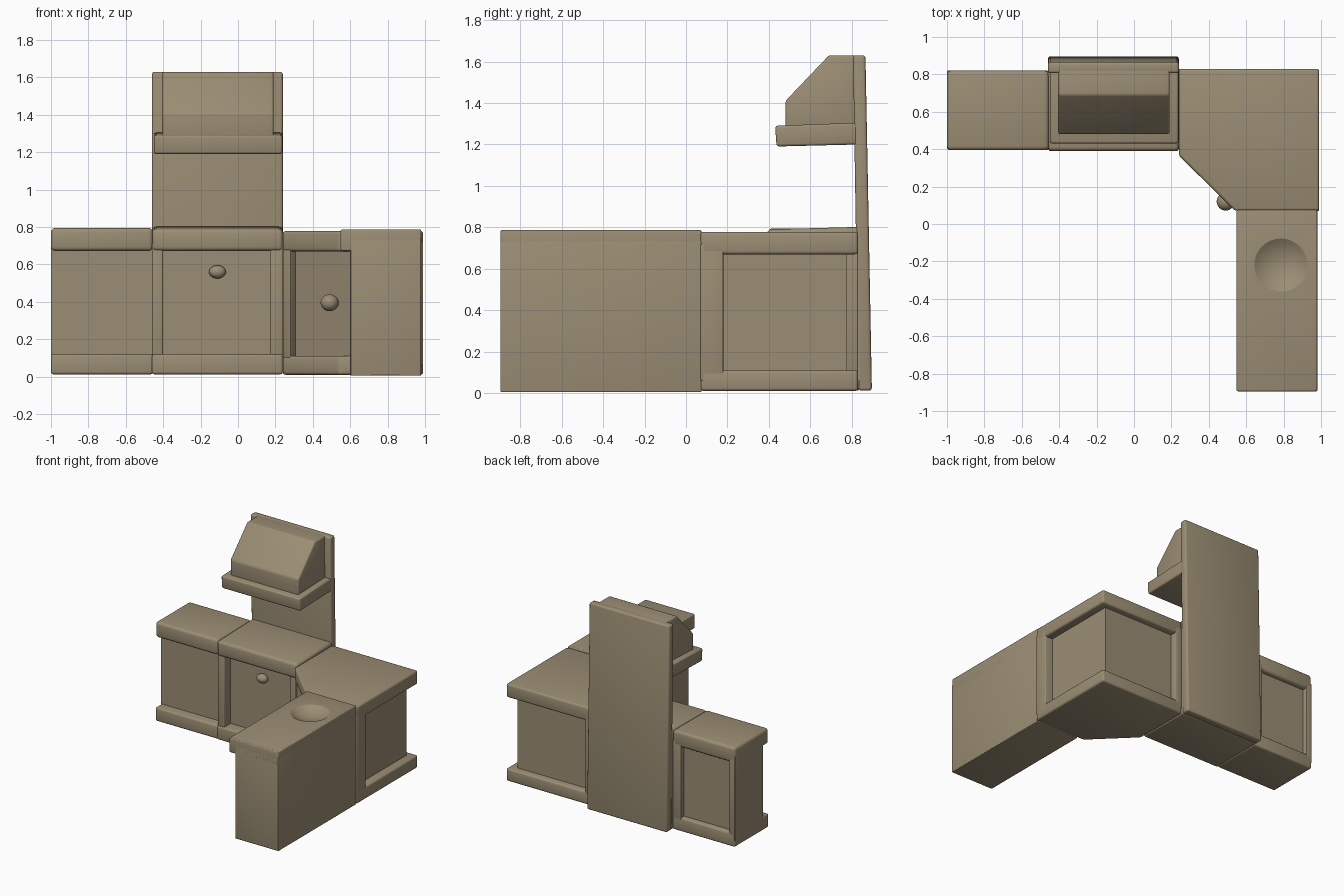
import bpy, bmesh, math
from mathutils import Vector

if "Cube" in bpy.data.objects:
    bpy.data.objects.remove(bpy.data.objects["Cube"], do_unlink=True)

# One colour throughout
TAN = (0.33, 0.27, 0.175, 1.0)
clay = bpy.data.materials.new("warm_tan")
clay.use_nodes = True
clay.diffuse_color = TAN
clay.node_tree.nodes["Principled BSDF"].inputs["Base Color"].default_value = TAN


def smooth(obj, degrees):
    bpy.ops.object.select_all(action='DESELECT')
    obj.select_set(True)
    bpy.context.view_layer.objects.active = obj
    bpy.ops.object.shade_smooth_by_angle(angle=math.radians(degrees))


def finish(bm, name, bevel=0.0):
    """Turn a bmesh into a named object with softened edges."""
    bmesh.ops.recalc_face_normals(bm, faces=bm.faces)
    if bevel:
        bmesh.ops.bevel(bm, geom=bm.edges[:], offset=bevel, segments=3,
                        profile=0.5, affect='EDGES', clamp_overlap=True)
    mesh = bpy.data.meshes.new(name)
    bm.to_mesh(mesh)
    bm.free()
    mesh.materials.append(clay)
    obj = bpy.data.objects.new(name, mesh)
    bpy.context.collection.objects.link(obj)
    smooth(obj, 35)
    return obj


def prism(name, outline, lo, hi, axis='z', bevel=0.008):
    """Extrude an (x, y) outline along z, or a (y, z) outline along x."""
    bm = bmesh.new()
    put = (lambda p, t: (p[0], p[1], t)) if axis == 'z' else (lambda p, t: (t, p[0], p[1]))
    face = bm.faces.new([bm.verts.new(put(p, lo)) for p in outline])
    new = bmesh.ops.extrude_face_region(bm, geom=[face])["geom"]
    move = Vector(put((0, 0), hi - lo))
    bmesh.ops.translate(bm, vec=move, verts=[v for v in new if isinstance(v, bmesh.types.BMVert)])
    return finish(bm, name, bevel)


def box(name, x, y, z, bevel=0.008):
    outline = [(x[0], y[0]), (x[1], y[0]), (x[1], y[1]), (x[0], y[1])]
    return prism(name, outline, z[0], z[1], 'z', bevel)


def ball(name, centre, scale):
    bm = bmesh.new()
    bmesh.ops.create_uvsphere(bm, u_segments=32, v_segments=24, radius=1)
    bmesh.ops.scale(bm, vec=scale, verts=bm.verts)
    bmesh.ops.translate(bm, vec=centre, verts=bm.verts)
    return finish(bm, name)


BASE = (0.012, 0.12)
TOP = (0.672, 0.795)
BODY = (0.06, 0.72)

# Left cabinet: slabs, recessed body, back frame
box("left_base", (-1, -0.455), (0.395, 0.82), BASE, 0.014)
box("left_countertop", (-1, -0.455), (0.395, 0.82), TOP, 0.022)
box("left_body", (-1, -0.46), (0.468, 0.78), BODY, 0)
for side, x in (("right", (-1, -0.95)), ("left", (-0.53, -0.46))):
    box("left_cabinet_back_stile_" + side, x, (0.7, 0.82), BODY, 0.004)

# Stove cabinet: slabs, recessed door, stiles and knob
box("stove_base", (-0.46, 0.24), (0.39, 0.84), BASE, 0.014)
prism("stove_top", [(0.39, 0.672), (0.84, 0.672), (0.84, 0.802), (0.39, 0.79)],
      -0.46, 0.24, 'x', 0.022)
box("stove_door", (-0.46, 0.24), (0.48, 0.84), BODY, 0)
for side, x in (("right", (-0.46, -0.4)), ("left", (0.17, 0.24))):
    box("stove_stile_" + side, x, (0.4, 0.6), BODY, 0.01)
ball("stove_knob", (-0.11, 0.46, 0.56), (0.045, 0.035, 0.035))

# Tall back panel, leaning slightly
prism("back_panel", [(0.832, 0.012), (0.897, 0.012), (0.866, 1.63), (0.806, 1.63)],
      -0.46, 0.24, 'x', 0.014)

# Extractor hood
prism("hood_rim", [(0.437, 1.19), (0.84, 1.2), (0.84, 1.305), (0.43, 1.29)],
      -0.45, 0.237, 'x', 0.012)
prism("hood_canopy", [(0.48, 1.26), (0.84, 1.26), (0.84, 1.63), (0.69, 1.63), (0.48, 1.41)],
      -0.405, 0.19, 'x', 0.012)

# Corner cabinet: slabs, inset body, stiles around the openings
corner = [(0.24, 0.83), (0.99, 0.83), (0.99, 0.07), (0.54, 0.07), (0.24, 0.365)]
inset = [(0.24, 0.778), (0.925, 0.778), (0.925, 0.07), (0.61, 0.07), (0.24, 0.435)]
prism("corner_base", corner, 0.01, 0.11, 'z', 0.015)
prism("corner_countertop", corner, 0.67, 0.778, 'z', 0.015)
prism("corner_body", inset, *BODY, 'z', 0)
box("corner_side_stile", (0.85, 0.99), (0.07, 0.18), BODY, 0.006)
box("corner_back_stile", (0.24, 0.3), (0.7, 0.83), BODY, 0.006)
prism("corner_door_stile", [(0.24, 0.37), (0.28, 0.33), (0.34, 0.42), (0.24, 0.46)],
      *BODY, 'z', 0.005)
ball("corner_knob", (0.49, 0.12, 0.395), (0.048, 0.048, 0.045))

# Peninsula: profiled counter with a bowl hollowed into its top
body = box("peninsula_body", (0.6, 0.98), (-0.895, 0.075), (0.005, 0.74), 0.006)
counter = box("peninsula_countertop", (0.548, 0.98), (-0.895, 0.075), (0.672, 0.787), 0.01)
bowl = ball("bowl_cutter", (0.785, -0.22, 0.98), (0.24, 0.24, 0.24))
bowl.hide_render = True
for target in (body, counter):
    cut = target.modifiers.new("bowl", 'BOOLEAN')
    cut.operation = 'DIFFERENCE'
    cut.solver = 'EXACT'
    cut.object = bowl
    bpy.context.view_layer.objects.active = target
    bpy.ops.object.modifier_apply(modifier=cut.name)
    smooth(target, 18)
bpy.data.objects.remove(bowl, do_unlink=True)
